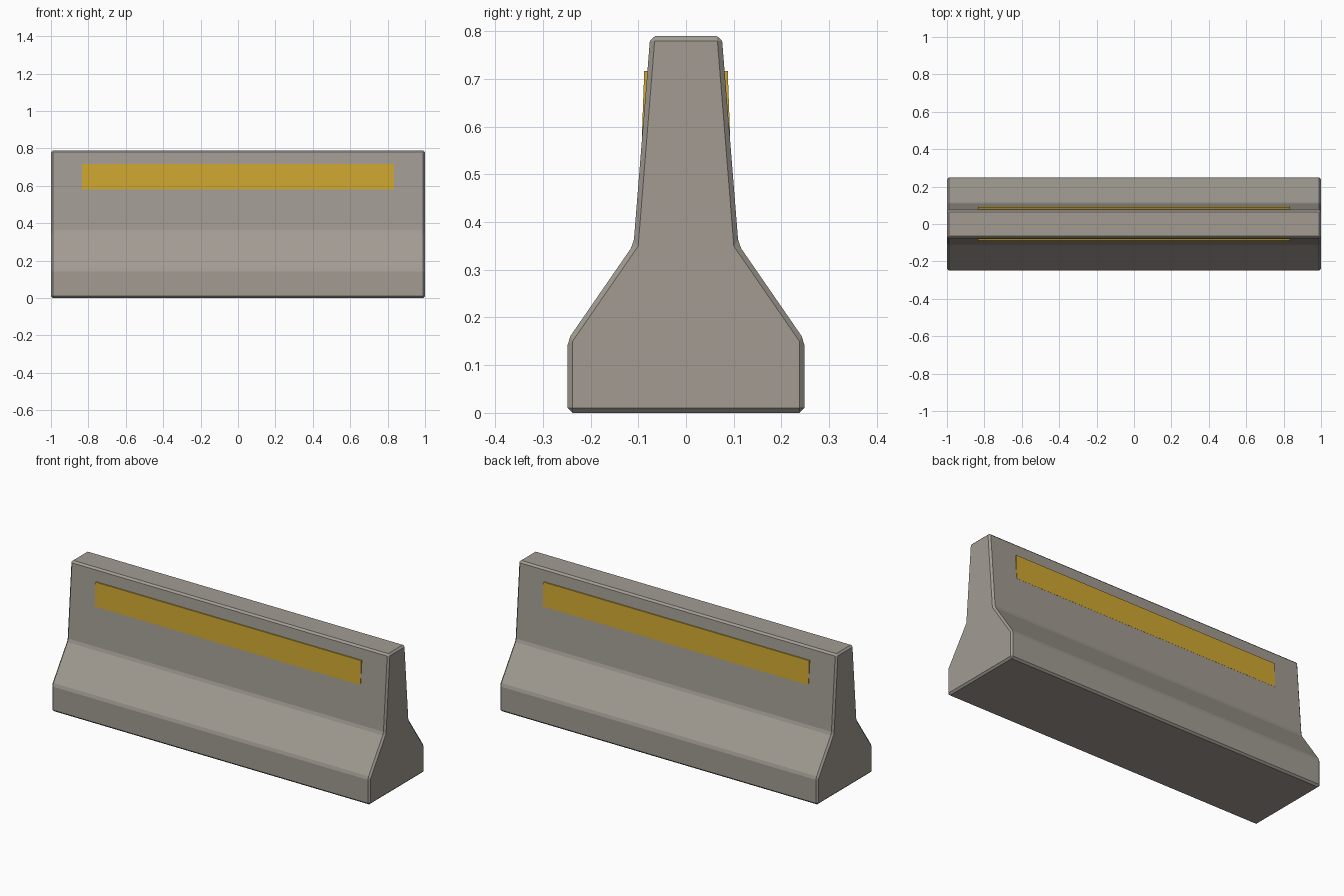
import bpy, bmesh

if "Cube" in bpy.data.objects:
    bpy.data.objects.remove(bpy.data.objects["Cube"])


def material(name, rgb):
    m = bpy.data.materials.new(name)
    m.diffuse_color = (*rgb, 1)
    m.use_nodes = True
    m.node_tree.nodes["Principled BSDF"].inputs["Base Color"].default_value = m.diffuse_color
    return m


def extrude_x(name, profile, half, mat):
    """Prism with a (y, z) cross-section running from -half to half in x."""
    bm = bmesh.new()
    face = bm.faces.new([bm.verts.new((-half, y, z)) for y, z in profile])
    new = bmesh.ops.extrude_face_region(bm, geom=[face])["geom"]
    bmesh.ops.translate(bm, vec=(2 * half, 0, 0),
                        verts=[v for v in new if isinstance(v, bmesh.types.BMVert)])
    bmesh.ops.recalc_face_normals(bm, faces=bm.faces)
    me = bpy.data.meshes.new(name)
    bm.to_mesh(me)
    bm.free()
    me.materials.append(mat)
    ob = bpy.data.objects.new(name, me)
    bpy.context.collection.objects.link(ob)
    return ob


concrete = material("concrete grey", (0.36, 0.33, 0.29))
yellow = material("stripe yellow", (0.62, 0.39, 0.03))

# Barrier body: stepped cross-section with chamfered edges
side = [(0.248, 0), (0.248, 0.153), (0.11, 0.353), (0.075, 0.79)]
body = extrude_x("barrier_body", side + [(-y, z) for y, z in reversed(side)], 1, concrete)
bevel = body.modifiers.new("chamfer", 'BEVEL')
bevel.width = 0.01
bevel.segments = 1
bevel.limit_method = 'ANGLE'

# Thin warning stripes, one on each long face
for s, name in ((-1, "front_stripe"), (1, "back_stripe")):
    plate = [(0.0925, 0.58), (0.0875, 0.717), (0.0795, 0.717), (0.0855, 0.58)]
    extrude_x(name, [(s * y, z) for y, z in plate], 0.835, yellow)
